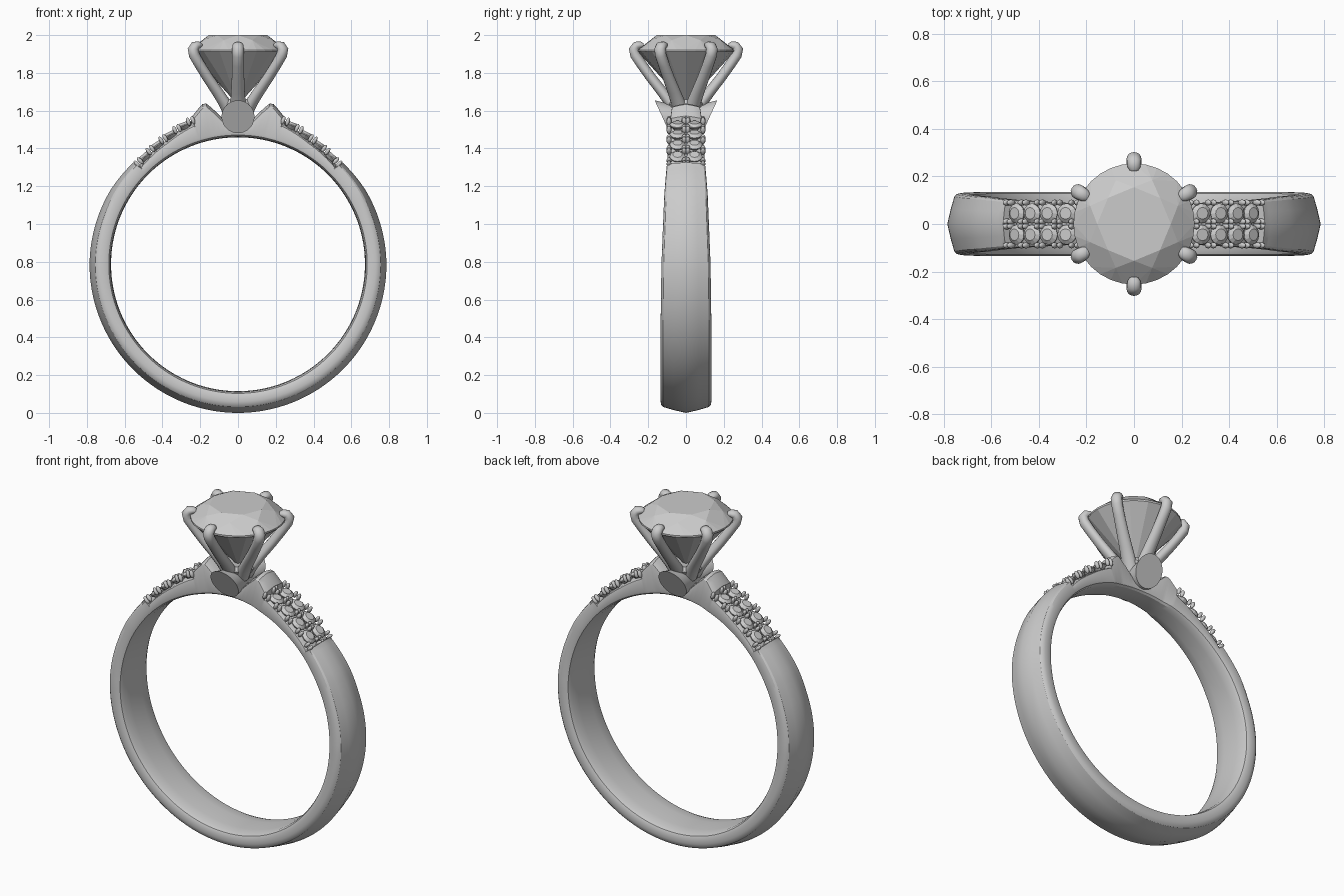
import bpy, bmesh
from math import sin, cos, pi, radians, hypot
from mathutils import Vector, Matrix

if "Cube" in bpy.data.objects:
    bpy.data.objects.remove(bpy.data.objects["Cube"])

grey = bpy.data.materials.new("polished grey")
grey.diffuse_color = (0.6, 0.6, 0.6, 1)
grey.use_nodes = True
grey.node_tree.nodes["Principled BSDF"].inputs["Base Color"].default_value = grey.diffuse_color
CZ = 0.787  # ring centre height


def make(name, bm, smooth=None):
    bmesh.ops.recalc_face_normals(bm, faces=bm.faces)
    me = bpy.data.meshes.new(name)
    bm.to_mesh(me)
    bm.free()
    me.materials.append(grey)
    ob = bpy.data.objects.new(name, me)
    bpy.context.collection.objects.link(ob)
    if smooth:
        bpy.ops.object.select_all(action='DESELECT')
        ob.select_set(True)
        bpy.context.view_layer.objects.active = ob
        bpy.ops.object.shade_smooth_by_angle(angle=radians(smooth))
    return ob


def loft(bm, rings, closed=False, caps=True):
    vs = [[bm.verts.new(p) for p in r] for r in rings]
    n = len(vs[0])
    for i in range(len(vs) if closed else len(vs) - 1):
        a, b = vs[i], vs[(i + 1) % len(vs)]
        for j in range(n):
            bm.faces.new((a[j], a[(j + 1) % n], b[(j + 1) % n], b[j]))
    if caps and not closed:
        bm.faces.new(vs[0])
        bm.faces.new(vs[-1])


def lerp(table, t):
    for (a, u), (b, v) in zip(table, table[1:]):
        if t <= b:
            return u + (v - u) * (t - a) / (b - a)
    return table[-1][1]


def polar(deg, r, y):
    return Vector((r * sin(radians(deg)), y, CZ + r * cos(radians(deg))))


# band: section swept round the finger, angle in degrees measured from the top
OUTER = [(0, .745), (5, .76), (11.2, .868), (12.6, .868), (17, .822), (17.5, .787),
         (30, .758), (45.2, .738), (45.6, .772), (60, .781), (90, .786), (180, .787)]
WIDTH = [(0, .07), (12, .075), (17, .085), (45, .102), (60, .115), (90, .13), (120, .135), (180, .135)]
DROP = [(0, .02), (45, .012), (46, .02), (70, .035), (180, .037)]
half = sorted(set([a for a, _ in OUTER] + [2.0 * i for i in range(91)]))
angles = half + [-a for a in reversed(half) if 0 < a < 180]


def section(deg):
    t = abs(deg)
    ro, w, d = lerp(OUTER, t), lerp(WIDTH, t), lerp(DROP, t)
    ri = .672
    side = [(0, ro), (.5, ro - d * .42), (.9, ro - d * .85), (.97, ro - d * 1.15), (1, ro - d * 1.5 - .004),
            (1, ri + .026), (.95, ri + .012), (.8, ri + .004), (.4, ri + .001), (0, ri)]
    pts = side + [(-y, r) for y, r in reversed(side[1:-1])]
    return [polar(deg, r, y * w) for y, r in pts]


bm = bmesh.new()
loft(bm, [section(a) for a in angles], closed=True)
make("band", bm, 28)

# crossing hub with slanted round ends
bm = bmesh.new()
rings = []
for s in (-1, -.5, 0, .5, 1):
    r = .062 + .025 * abs(s)
    cz = 1.55 + .018 * abs(s)
    ring = []
    for i in range(40):
        a = 2 * pi * i / 40
        z = cz + r * sin(a)
        ring.append((r * cos(a), s * (.126 + .46 * (z - 1.568)), z))
    rings.append(ring)
loft(bm, rings)
make("hub", bm, 35)

# cup where the claws meet
bm = bmesh.new()
loft(bm, [[(r * cos(2 * pi * i / 32), r * sin(2 * pi * i / 32), z) for i in range(32)]
          for r, z in ((.06, 1.57), (.085, 1.61), (.098, 1.635), (.085, 1.66), (.04, 1.65))])
make("claw_cup", bm, 40)

# six claws: (radius, height, half thickness, half width)
PATH = [(.05, 1.58, .03, .04), (.085, 1.645, .03, .04), (.13, 1.705, .028, .036), (.185, 1.775, .027, .033),
        (.235, 1.845, .027, .031), (.268, 1.895, .028, .031), (.275, 1.925, .028, .031),
        (.262, 1.944, .024, .030), (.24, 1.947, .019, .027), (.226, 1.944, .012, .018)]


def claw_rings(rot):
    rings = []
    for i, (r, z, th, wd) in enumerate(PATH):
        p, q = PATH[max(i - 1, 0)], PATH[min(i + 1, len(PATH) - 1)]
        dr, dz = q[0] - p[0], q[1] - p[1]
        l = hypot(dr, dz)
        nr, nz = dz / l, -dr / l
        ring = []
        for j in range(16):
            a = 2 * pi * j / 16
            k = th * cos(a)
            ring.append(rot @ Vector((r + nr * k, wd * sin(a), z + nz * k)))
        rings.append(ring)
    return rings


bm = bmesh.new()
for k in range(6):
    loft(bm, claw_rings(Matrix.Rotation(radians(30 + 60 * k), 3, 'Z')))
make("claws", bm, 50)

# main brilliant-cut stone
bm = bmesh.new()


def circle(n, r, z, off=0):
    return [bm.verts.new((r * cos(2 * pi * (i + off) / n), r * sin(2 * pi * (i + off) / n), z)) for i in range(n)]


table = circle(8, .155, 2.0)
mid = circle(8, .2, 1.973, .5)
top = circle(32, .255, 1.922)
low = circle(32, .255, 1.912)
culet = bm.verts.new((0, 0, 1.63))
bm.faces.new(table)
for k in range(8):
    n = (k + 1) % 8
    bm.faces.new((table[k], mid[k], table[n]))
    bm.faces.new((table[k], mid[k - 1], top[4 * k], mid[k]))
    for j in range(4):
        bm.faces.new((mid[k], top[4 * k + j], top[(4 * k + j + 1) % 32]))
for j in range(32):
    bm.faces.new((top[j], low[j], low[(j + 1) % 32], top[(j + 1) % 32]))
for j in range(0, 32, 2):
    bm.faces.new((low[j], low[j + 1], low[(j + 2) % 32], culet))
make("main_stone", bm)

# shoulder stones and their little beads, mirrored on both shoulders
stones, beads = bmesh.new(), bmesh.new()
for side in (-1, 1):
    for deg in (21, 27.6, 34.2, 40.9):
        base = lerp(OUTER, deg)
        for y in (-.045, .045):
            m = Matrix.Translation(polar(side * deg, base, y)) @ Matrix.Rotation(radians(side * deg), 4, 'Y')
            loft(stones, [[m @ Vector((r * cos(pi * i / 6), r * sin(pi * i / 6), h)) for i in range(12)]
                          for r, h in ((.012, -.02), (.042, .008), (.042, .013), (.025, .026))])
    for deg in (18.3, 24.3, 30.9, 37.5, 44.3):
        base = lerp(OUTER, deg)
        for y in (-.09, -.01, .01, .09):
            for d in (-.9, .9):
                m = (Matrix.Translation(polar(side * (deg + d), base + .014, y))
                     @ Matrix.Rotation(radians(side * deg), 4, 'Y') @ Matrix.Diagonal((.011, .013, .023, 1)))
                bmesh.ops.create_uvsphere(beads, u_segments=10, v_segments=8, radius=1, matrix=m)
make("shoulder_stones", stones)
make("shoulder_beads", beads, 60)
